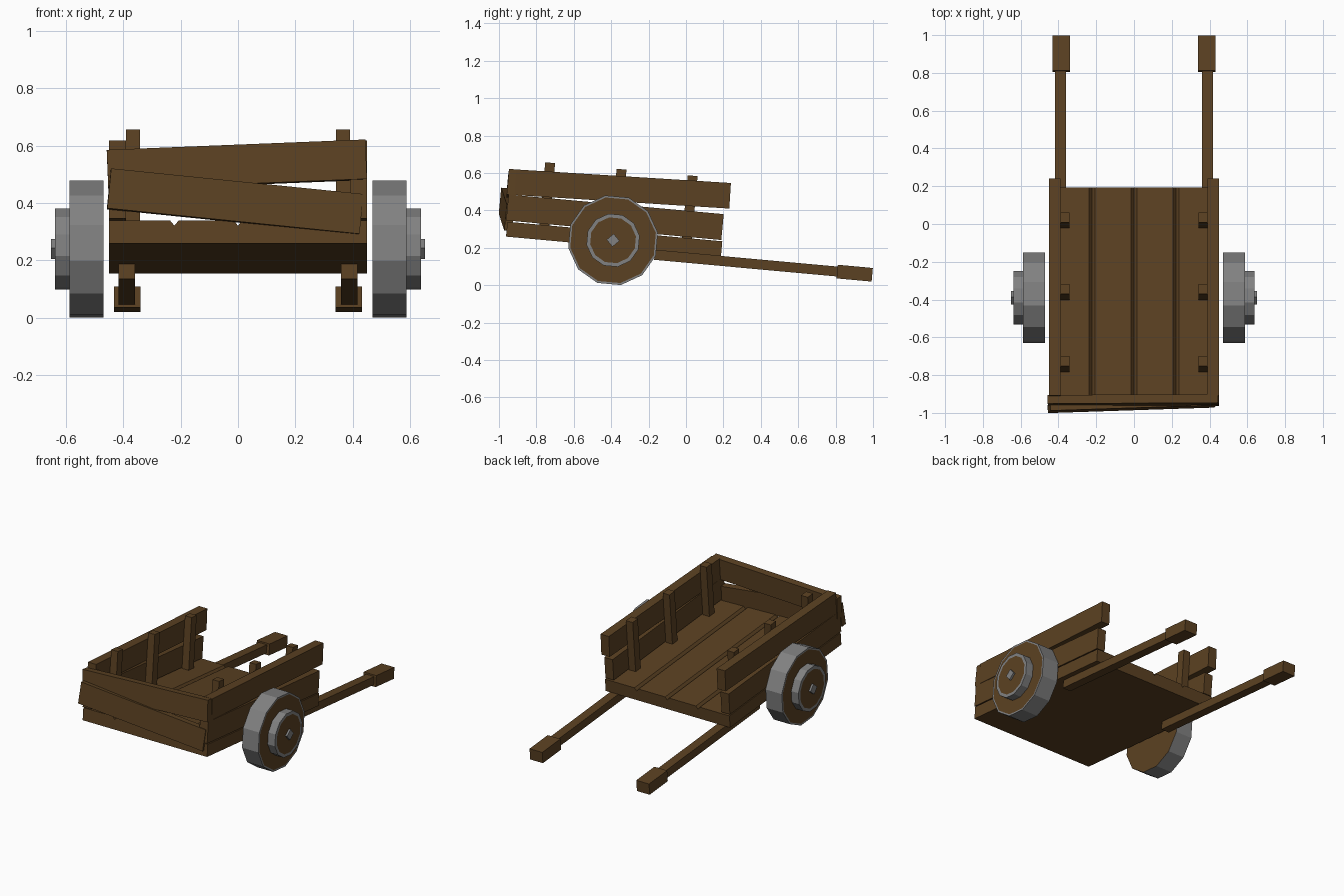
import bpy, bmesh, math
from mathutils import Matrix, Euler

if "Cube" in bpy.data.objects:
    bpy.data.objects.remove(bpy.data.objects["Cube"])

TILT = -5.2  # whole cart rests on its handles


def material(name, rgb):
    m = bpy.data.materials.new(name)
    m.diffuse_color = (*rgb, 1)
    m.use_nodes = True
    m.node_tree.nodes["Principled BSDF"].inputs["Base Color"].default_value = m.diffuse_color
    return m


WOOD = material("dark_wood", (0.105, 0.053, 0.016))
IRON = material("grey_iron", (0.22, 0.22, 0.22))


def finish(name, bm, mats, loc=(0, 0, 0), rot=(0, 0, 0)):
    bmesh.ops.recalc_face_normals(bm, faces=bm.faces)
    me = bpy.data.meshes.new(name)
    bm.to_mesh(me)
    bm.free()
    for m in mats:
        me.materials.append(m)
    ob = bpy.data.objects.new(name, me)
    ob.location = loc
    ob.rotation_euler = [math.radians(a) for a in rot]
    bpy.context.collection.objects.link(ob)
    return ob


def box(name, loc, size, rot=(TILT, 0, 0)):
    bm = bmesh.new()
    bmesh.ops.create_cube(bm, size=1)
    bmesh.ops.scale(bm, vec=size, verts=bm.verts)
    return finish(name, bm, [WOOD], loc, rot)


def disc(name, side, x0, x1, radius, sides, border, phase):
    """Iron-sided disc along x; border = width of iron ring round a wooden face (None: all iron)."""
    bm = bmesh.new()
    bmesh.ops.create_cone(bm, cap_ends=True, segments=sides, radius1=radius,
                          radius2=radius, depth=x1 - x0)
    turn = Matrix.Rotation(math.radians(TILT), 3, 'X') @ Matrix.Rotation(math.pi / 2, 3, 'Y') \
        @ Matrix.Rotation(phase, 3, 'Z')
    bmesh.ops.rotate(bm, matrix=turn, verts=bm.verts)
    bm.normal_update()
    for f in bm.faces:
        f.material_index = 1
    if border is not None:
        for f in [f for f in bm.faces if abs(f.normal.x) > 0.9]:
            if f.normal.x * side > 0:
                bmesh.ops.inset_individual(bm, faces=[f], thickness=border)
            f.material_index = 0
            if f.normal.x * side > 0:
                for e in f.edges:
                    for g in e.link_faces:
                        if g is not f:
                            g.material_index = 1
    finish(name, bm, [WOOD, IRON], (side * (x0 + x1) / 2, -0.39, 0.24))


# Bed: one slab whose top has V grooves between the boards
pts = [(-0.45, -0.04), (0.45, -0.04), (0.45, 0.04)]
for gx in (0.222, 0, -0.222):
    pts += [(gx + 0.015, 0.04), (gx, 0.022), (gx - 0.015, 0.04)]
pts.append((-0.45, 0.04))
bm = bmesh.new()
face = bm.faces.new([bm.verts.new((x, -0.577, z)) for x, z in pts])
ext = bmesh.ops.extrude_face_region(bm, geom=[face])
bmesh.ops.translate(bm, vec=(0, 1.154, 0),
                    verts=[v for v in ext["geom"] if isinstance(v, bmesh.types.BMVert)])
finish("bed", bm, [WOOD], (0, -0.384, 0.247), (TILT, 0, 0))

for s, tag in ((1, "right"), (-1, "left")):
    # Side boards, the upper one nailed on slightly askew
    box("lower_side_board_" + tag, (s * 0.42, -0.38, 0.363), (0.06, 1.155, 0.139))
    box("upper_side_board_" + tag, (s * 0.42, -0.338, 0.514), (0.06, 1.15, 0.137), (-3.6, 0, 0))
    # Inner posts
    for i, y in enumerate((-0.742, -0.36, 0.02)):
        box(f"post_{tag}_{i + 1}", (s * 0.366, y, 0.448 - 0.091 * (y + 0.36)), (0.048, 0.053, 0.345))
    # Handle shaft and grip
    box("handle_shaft_" + tag, (s * 0.388, 0.325, 0.117), (0.058, 0.99, 0.053))
    box("handle_grip_" + tag, (s * 0.386, 0.902, 0.064), (0.092, 0.188, 0.073))
    # Wheel, hub and axle cap
    disc("wheel_" + tag, s, 0.47, 0.587, 0.243, 12, 0.011, math.pi / 12)
    disc("hub_" + tag, s, 0.585, 0.639, 0.144, 12, 0.02, math.pi / 12)
    disc("axle_cap_" + tag, s, 0.635, 0.652, 0.035, 4, None, 0)

# Crooked front boards
box("upper_front_board", (-0.004, -0.932, 0.533), (0.903, 0.046, 0.138), (TILT, -2.3, 0.3))
box("lower_front_board", (-0.01, -0.959, 0.405), (0.885, 0.042, 0.14), (TILT, 5.8, 1.9))
